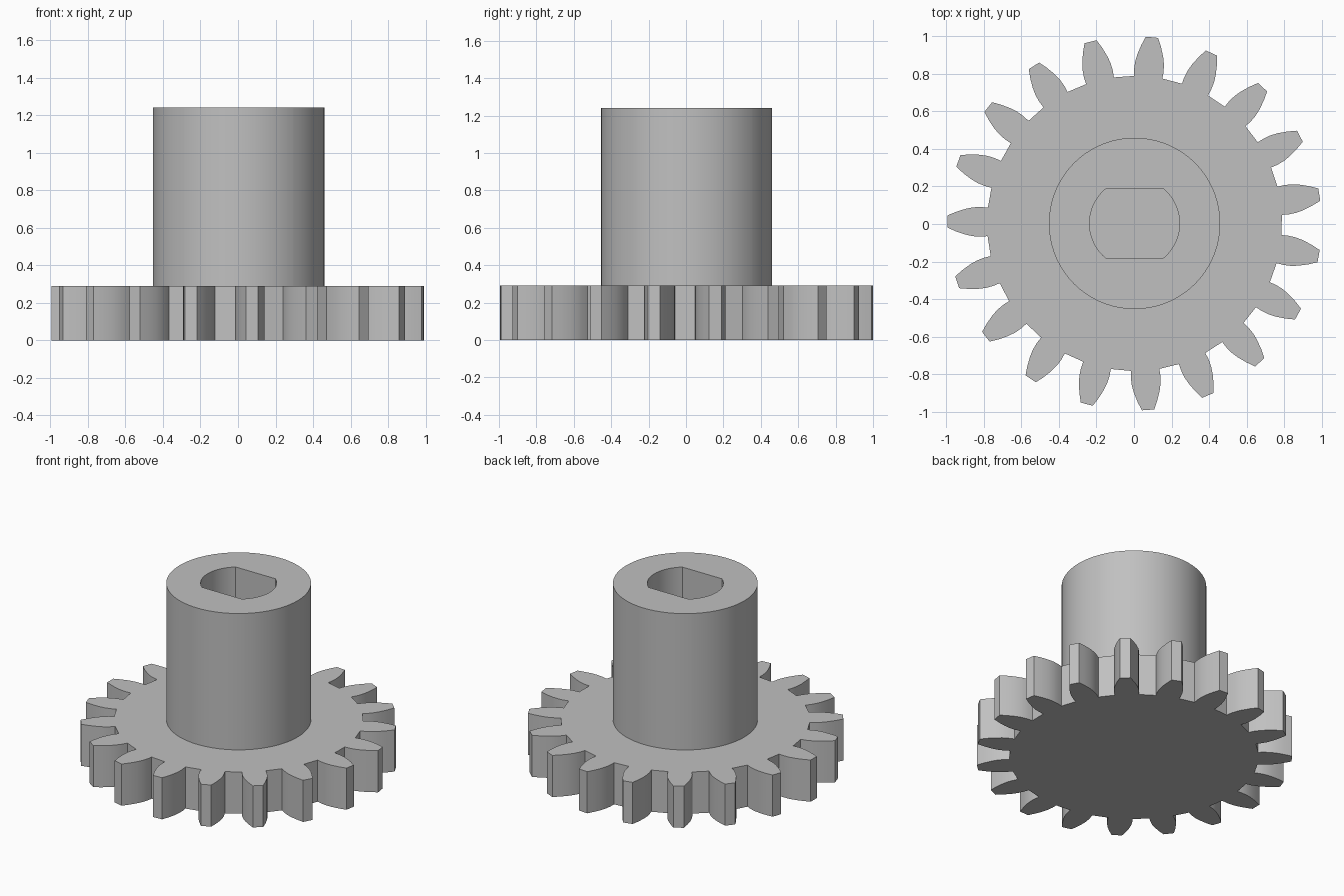
import bpy, bmesh, math

cube = bpy.data.objects.get("Cube")
if cube:
    bpy.data.objects.remove(cube, do_unlink=True)

TEETH = 19
GEAR_TOP, HUB_TOP = 0.29, 1.24
HUB_R, BORE_R, BORE_FLAT = 0.457, 0.24, 0.185
CENTRE = (0.003, 0.003)
FIRST_TOOTH = math.radians(179.4)

grey = bpy.data.materials.new("plain grey")
grey.use_nodes = True
colour = (0.53, 0.53, 0.53, 1)
grey.diffuse_color = colour
grey.node_tree.nodes["Principled BSDF"].inputs["Base Color"].default_value = colour


def finish(name, bm):
    bmesh.ops.recalc_face_normals(bm, faces=bm.faces)
    mesh = bpy.data.meshes.new(name)
    bm.to_mesh(mesh)
    bm.free()
    mesh.materials.append(grey)
    obj = bpy.data.objects.new(name, mesh)
    obj.location = (*CENTRE, 0)
    bpy.context.collection.objects.link(obj)
    bpy.ops.object.select_all(action='DESELECT')
    obj.select_set(True)
    bpy.context.view_layer.objects.active = obj
    bpy.ops.object.shade_smooth_by_angle(angle=math.radians(25))


def ring(bm, points, z):
    return [bm.verts.new((x, y, z)) for x, y in points]


def bridge(bm, a, b):
    for i in range(len(a)):
        j = (i + 1) % len(a)
        bm.faces.new((a[i], a[j], b[j], b[i]))


# Toothed wheel: one bulging tooth (radius, half width), repeated around
flank = [(0.783, 0.076), (0.82, 0.079), (0.86, 0.077), (0.90, 0.069),
         (0.95, 0.053), (0.997, 0.033)]
tooth = [(r, -w) for r, w in flank] + [(r, w) for r, w in reversed(flank)]
outline = []
for k in range(TEETH):
    a = FIRST_TOOTH + k * math.tau / TEETH
    c, s = math.cos(a), math.sin(a)
    outline += [(r * c - w * s, r * s + w * c) for r, w in tooth]
bm = bmesh.new()
low, high = ring(bm, outline, 0), ring(bm, outline, GEAR_TOP)
bridge(bm, low, high)
bm.faces.new(low)
bm.faces.new(high)
finish("toothed_wheel", bm)

# Hub with a double-flat bore; its floor is the top of the wheel
corner = math.asin(BORE_FLAT / BORE_R)
angles = [i * math.tau / 72 for i in range(72)]
angles += [corner, math.pi - corner, math.pi + corner, math.tau - corner]
angles.sort()
outer = [(HUB_R * math.cos(a), HUB_R * math.sin(a)) for a in angles]
bore = []
for a in angles:
    r = min(BORE_R, BORE_FLAT / max(abs(math.sin(a)), 1e-6))
    bore.append((r * math.cos(a), r * math.sin(a)))
bm = bmesh.new()
rings = [ring(bm, outer, GEAR_TOP), ring(bm, outer, HUB_TOP),
         ring(bm, bore, HUB_TOP), ring(bm, bore, GEAR_TOP)]
for a, b in zip(rings, rings[1:]):
    bridge(bm, a, b)
finish("hub", bm)
